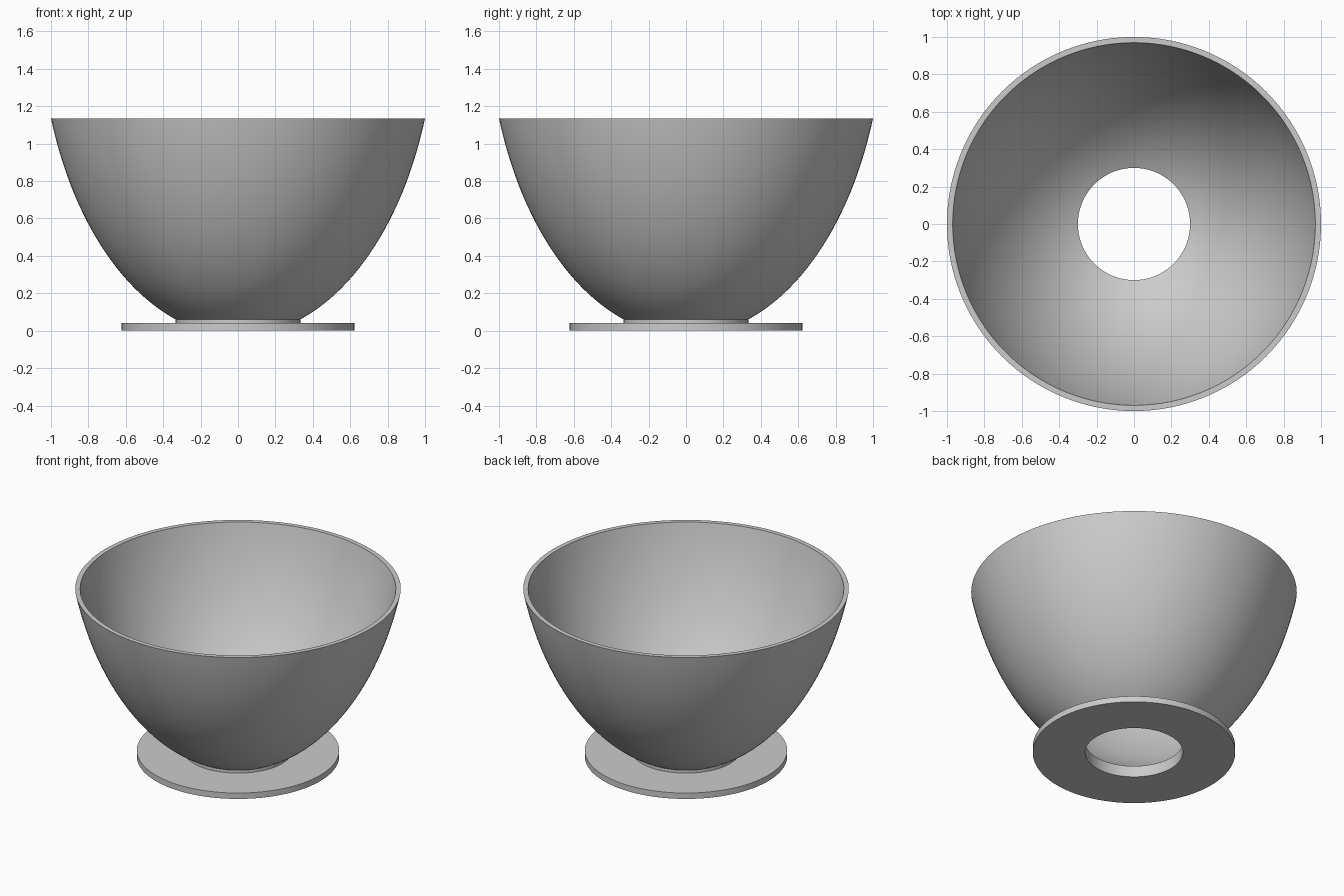
import bpy
import bmesh
from math import asin, acos, cos, sin, pi, radians

SEGMENTS = 128
STEPS = 32

cube = bpy.data.objects.get("Cube")
if cube:
    bpy.data.objects.remove(cube, do_unlink=True)

# One plain grey material
grey = bpy.data.materials.new("plain_grey")
grey.use_nodes = True
colour = (0.6, 0.6, 0.6, 1)
grey.diffuse_color = colour
grey.node_tree.nodes["Principled BSDF"].inputs["Base Color"].default_value = colour


def lathe(name, profile):
    """Turn a (radius, height) profile about z; outward sides run upward."""
    bm = bmesh.new()
    rings = []
    for r, z in profile:
        angles = [2 * pi * i / SEGMENTS for i in range(SEGMENTS)]
        rings.append([bm.verts.new((r * cos(a), r * sin(a), z)) for a in angles])
    for low, high in zip(rings, rings[1:]):
        for i in range(SEGMENTS):
            j = (i + 1) % SEGMENTS
            bm.faces.new((low[i], low[j], high[j], high[i]))
    mesh = bpy.data.meshes.new(name)
    bm.to_mesh(mesh)
    bm.free()
    mesh.materials.append(grey)
    obj = bpy.data.objects.new(name, mesh)
    bpy.context.collection.objects.link(obj)
    bpy.ops.object.select_all(action="DESELECT")
    obj.select_set(True)
    bpy.context.view_layer.objects.active = obj
    bpy.ops.object.shade_smooth_by_angle(angle=radians(30))
    return obj


# Bowl wall: two concentric ellipse arcs joined by a flat rim
WIDTH, DEPTH, CENTRE = 1.06, 1.74, 1.712
RIM, WALL, HOLE, NECK, JOIN = 1.135, 0.03, 0.30, 0.333, 0.06


def arc(a, b, bottom_radius):
    """Points on an ellipse from the bottom radius up to the rim height."""
    start, end = acos(bottom_radius / a), asin((CENTRE - RIM) / b)
    angles = [start + (end - start) * i / STEPS for i in range(STEPS + 1)]
    return [(a * cos(t), CENTRE - b * sin(t)) for t in angles]


outer = arc(WIDTH, DEPTH, NECK)
inner = arc(WIDTH - WALL, DEPTH - WALL, HOLE)
lathe("bowl", outer + inner[::-1] + [(HOLE, JOIN)])

# Foot: flat flange with a short neck and a central hole
lathe("foot", [(HOLE, JOIN), (HOLE, 0), (0.622, 0), (0.622, 0.04),
               (NECK, 0.04), (NECK, JOIN)])
